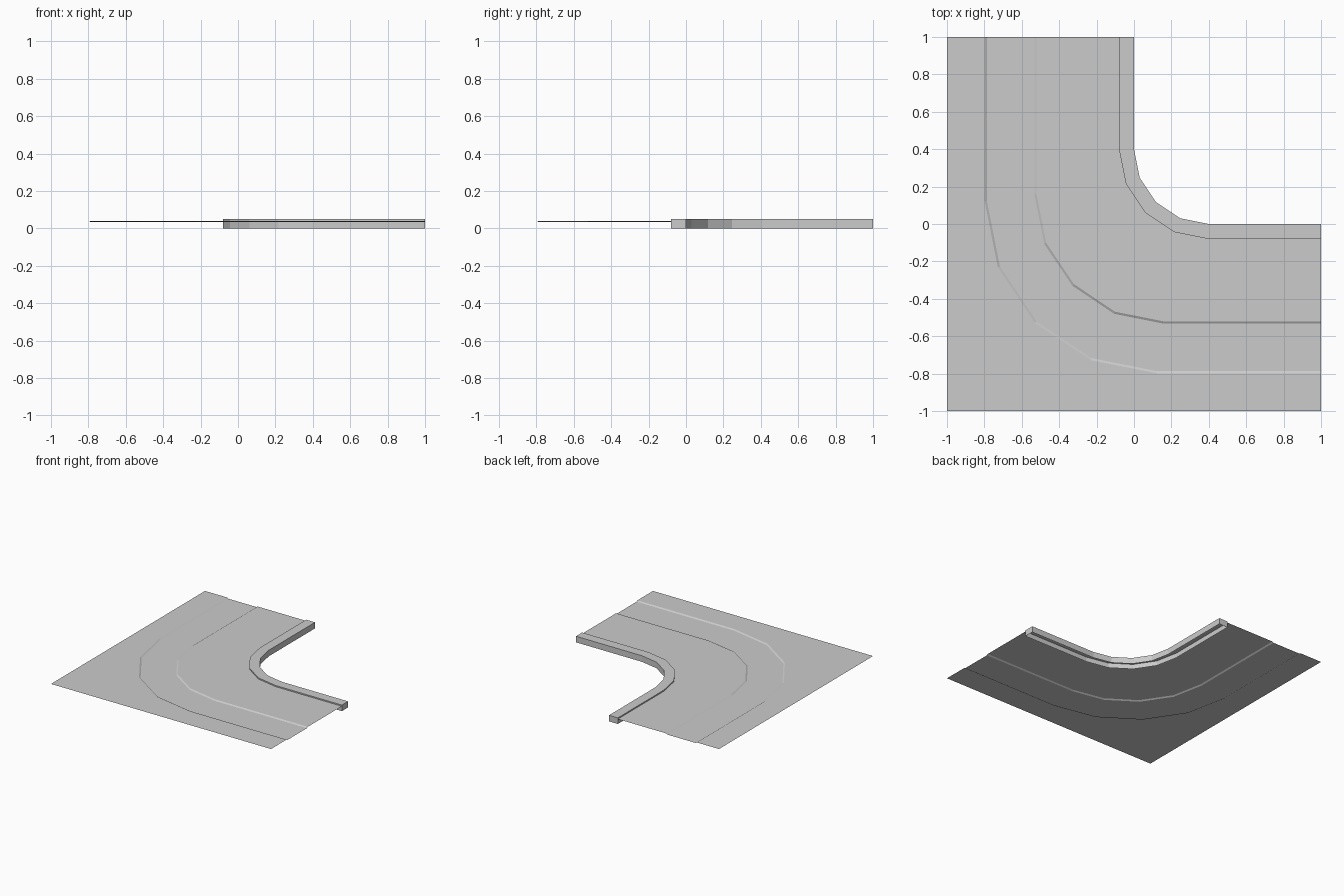
import bpy, bmesh, math

cube = bpy.data.objects.get("Cube")
if cube:
    bpy.data.objects.remove(cube, do_unlink=True)

grey = bpy.data.materials.new("pavement grey")
grey.use_nodes = True
colour = (0.6, 0.6, 0.6, 1)
grey.diffuse_color = colour
grey.node_tree.nodes["Principled BSDF"].inputs["Base Color"].default_value = colour


def bend(edge, centre):
    """Quarter-turn path: straight, four-step arc, straight. edge is its offset from the axes."""
    radius = centre - edge
    arc = [(centre - radius * math.cos(math.radians(22.5 * i)),
            centre - radius * math.sin(math.radians(22.5 * i))) for i in range(5)]
    return [(edge, 1)] + arc + [(1, edge)]


def strips(name, rows, cap=False):
    """Join neighbouring (path, height) rows with flat faces, optionally closing the ends."""
    bm = bmesh.new()
    loops = [[bm.verts.new((x, y, z)) for x, y in path] for path, z in rows]
    for a, b in zip(loops, loops[1:]):
        for i in range(len(a) - 1):
            bm.faces.new((a[i], a[i + 1], b[i + 1], b[i]))
    if cap:
        bm.faces.new([loop[0] for loop in loops])
        bm.faces.new([loop[-1] for loop in reversed(loops)])
    mesh = bpy.data.meshes.new(name)
    bm.to_mesh(mesh)
    bm.free()
    mesh.materials.append(grey)
    obj = bpy.data.objects.new(name, mesh)
    bpy.context.collection.objects.link(obj)
    return obj


high, low = 0.04, 0.033
border = [(-1, 1), (-1, 0.12), (-1, -0.3), (-1, -1), (-0.3, -1), (0.12, -1), (1, -1)]

# Thin ground sheet with a shallow sunken lane following the bend
strips("ground_sheet", [
    (border, high),
    (bend(-0.798, 0.12), high),
    (bend(-0.786, 0.12), low),
    (bend(-0.533, 0.16), low),
    (bend(-0.521, 0.16), high),
    (bend(0, 0.4), high),
])

# Raised kerb round the inside corner, open underneath
inner, outer = bend(-0.08, 0.4), bend(0, 0.4)
strips("kerb", [(inner, 0), (inner, 0.05), (outer, 0.05), (outer, 0)], cap=True)
